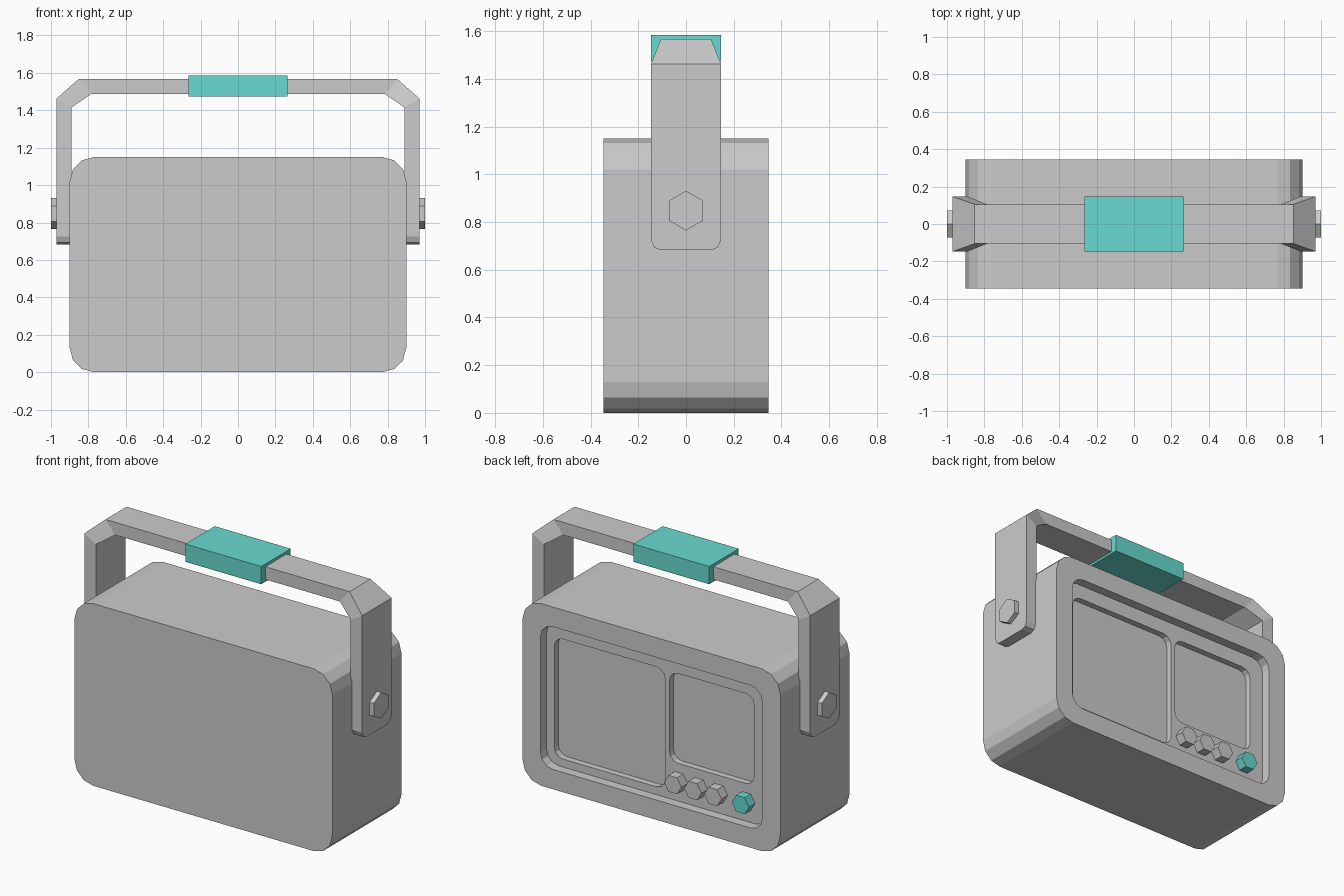
import bpy, bmesh
from math import sin, cos, pi

if "Cube" in bpy.data.objects:
    bpy.data.objects.remove(bpy.data.objects["Cube"])


def make_object(name, bm):
    bmesh.ops.recalc_face_normals(bm, faces=bm.faces)
    mesh = bpy.data.meshes.new(name)
    bm.to_mesh(mesh)
    bm.free()
    obj = bpy.data.objects.new(name, mesh)
    bpy.context.collection.objects.link(obj)
    return obj


def rounded_slab(name, x0, x1, z0, z1, y0, y1, r, seg=3):
    """Rounded rectangle in the XZ plane, extruded along Y."""
    corners = [(x1 - r, z1 - r), (x0 + r, z1 - r), (x0 + r, z0 + r), (x1 - r, z0 + r)]
    bm = bmesh.new()
    verts = []
    for i, (cx, cz) in enumerate(corners):
        for k in range(seg + 1):
            a = pi / 2 * (i + k / seg)
            verts.append(bm.verts.new((cx + r * cos(a), y0, cz + r * sin(a))))
    face = bm.faces.new(verts)
    ext = bmesh.ops.extrude_face_region(bm, geom=[face])
    for v in ext["geom"]:
        if isinstance(v, bmesh.types.BMVert):
            v.co.y = y1
    return make_object(name, bm)


def hexagon(name, axis, centre, r, depth, turn):
    """Six-sided stud lying along the x or y axis."""
    bm = bmesh.new()
    rings = []
    for d in (-depth / 2, depth / 2):
        ring = []
        for k in range(6):
            a = turn + k * pi / 3
            p, q = r * cos(a), r * sin(a)
            off = (d, p, q) if axis == "x" else (p, d, q)
            ring.append(bm.verts.new([c + o for c, o in zip(centre, off)]))
        rings.append(ring)
        bm.faces.new(ring)
    for k in range(6):
        j = (k + 1) % 6
        bm.faces.new((rings[0][k], rings[0][j], rings[1][j], rings[1][k]))
    return make_object(name, bm)


def carve(target, cutter):
    mod = target.modifiers.new("carve", "BOOLEAN")
    mod.operation = "DIFFERENCE"
    mod.solver = "EXACT"
    mod.object = cutter
    cutter.hide_render = True
    bpy.context.view_layer.objects.active = target
    bpy.ops.object.modifier_apply(modifier=mod.name)
    bpy.data.objects.remove(cutter)


teal = bpy.data.materials.new("teal")
teal.diffuse_color = (0.14, 0.70, 0.63, 1)
teal.use_nodes = True
teal.node_tree.nodes["Principled BSDF"].inputs["Base Color"].default_value = teal.diffuse_color

# Case, with a recessed panel and two sunken windows in the back
body = rounded_slab("case", -0.9, 0.9, 0, 1.15, -0.345, 0.345, 0.13)
carve(body, rounded_slab("panel_cut", -0.775, 0.775, 0.125, 1.025, 0.285, 0.5, 0.085))
carve(body, rounded_slab("large_window_cut", -0.053, 0.72, 0.175, 0.932, 0.245, 0.5, 0.06))
carve(body, rounded_slab("small_window_cut", -0.675, -0.084, 0.363, 0.93, 0.245, 0.5, 0.06))

# Row of knobs on the panel, the last one coloured
for i, x in enumerate((-0.15, -0.29, -0.43, -0.622)):
    knob = hexagon(f"knob_{i + 1}", "y", (x, 0.313, 0.253), 0.06, 0.066, 0)
    if i == 3:
        knob.data.materials.append(teal)

# Handle: stations (inner x, inner z, outer x, outer z, half width) from arm tip to bar
side = [
    (0.89, 0.682, 0.97, 0.682, 0.105),
    (0.89, 0.693, 0.97, 0.693, 0.133),
    (0.89, 0.725, 0.97, 0.725, 0.147),
    (0.89, 1.415, 0.97, 1.463, 0.147),
    (0.785, 1.487, 0.852, 1.567, 0.105),
]
path = side + [(-a, b, -c, d, w) for a, b, c, d, w in reversed(side)]
bm = bmesh.new()
rings = [
    [bm.verts.new(p) for p in ((a, -w, b), (a, w, b), (c, w, d), (c, -w, d))]
    for a, b, c, d, w in path
]
for r0, r1 in zip(rings, rings[1:]):
    for k in range(4):
        j = (k + 1) % 4
        bm.faces.new((r0[k], r0[j], r1[j], r1[k]))
bm.faces.new(rings[0])
bm.faces.new(rings[-1])
make_object("handle", bm)

# Grip around the handle bar
bm = bmesh.new()
bmesh.ops.create_cube(bm, size=1)
for v in bm.verts:
    v.co = (v.co.x * 0.53, v.co.y * 0.294, v.co.z * 0.112 + 1.529)
make_object("grip", bm).data.materials.append(teal)

# Pivot bolts on both arms
for s, label in ((1, "right"), (-1, "left")):
    hexagon(f"bolt_{label}", "x", (s * 0.98, 0, 0.848), 0.083, 0.04, pi / 2)
